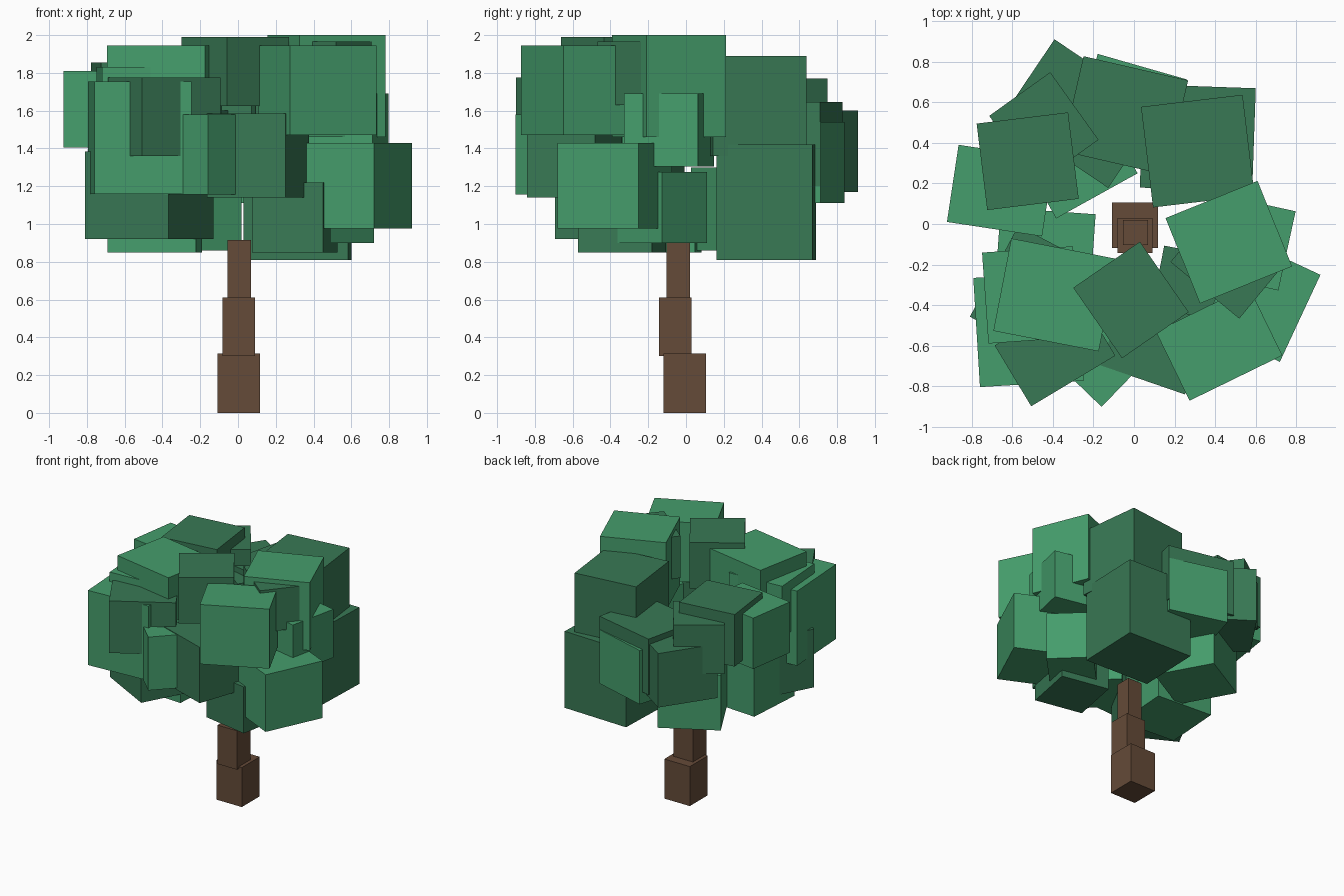
import bpy
from math import radians


def material(name, rgb):
    m = bpy.data.materials.new(name)
    m.diffuse_color = (*rgb, 1)
    return m


def block(name, cx, cy, sx, sy, turn, z0, z1, mat):
    """Upright box turned about z, given centre, size, angle and height range."""
    bpy.ops.mesh.primitive_cube_add(size=1, location=(cx, cy, (z0 + z1) / 2))
    ob = bpy.context.object
    ob.name = name
    ob.scale = (sx, sy, z1 - z0)
    ob.rotation_euler.z = radians(turn)
    ob.data.materials.append(mat)


bark = material("bark", (0.13, 0.07, 0.04))
light_green = material("light_green", (0.06, 0.34, 0.15))
dark_green = material("dark_green", (0.04, 0.19, 0.09))

# Trunk: three stacked, tapering blocks
trunk = [
    (0.005, -0.007, 0.225, 0.225, 0, 0, 0.315),
    (0.005, -0.057, 0.172, 0.172, 0, 0.3, 0.61),
    (0.007, -0.042, 0.125, 0.125, 0, 0.6, 0.915),
]
for i, b in enumerate(trunk):
    block(f"trunk_{i + 1}", *b, bark)

# Light leaf blocks: x, y, width, depth, turn, bottom, top
light_leaves = [
    (0.468, -0.09, 0.49, 0.455, 22, 1.46, 2.0),
    (0.42, -0.59, 0.51, 0.38, 26, 1.47, 1.945),
    (0.56, -0.09, 0.40, 0.40, -12.3, 1.305, 1.69),
    (0.63, -0.377, 0.42, 0.474, -25, 0.975, 1.43),
    (0.48, -0.13, 0.34, 0.34, 46, 0.90, 1.275),
    (-0.44, -0.165, 0.47, 0.46, -4, 0.85, 1.27),
    (-0.295, 0.34, 0.46, 0.46, 29, 0.86, 1.30),
    (-0.66, 0.165, 0.475, 0.385, -8.6, 1.405, 1.81),
    (-0.02, 0.56, 0.46, 0.45, -16, 1.11, 1.54),
    (-0.39, -0.35, 0.53, 0.465, -11, 1.48, 1.945),
    (-0.51, -0.35, 0.45, 0.45, 4, 1.42, 1.83),
    (-0.52, -0.52, 0.515, 0.54, 3.5, 1.16, 1.755),
    (-0.165, -0.62, 0.40, 0.40, 46, 1.155, 1.58),
]

# Dark leaf blocks, same columns
dark_leaves = [
    (0.315, 0.36, 0.505, 0.50, 6.8, 1.36, 1.89),
    (-0.015, -0.375, 0.40, 0.423, 34.7, 1.625, 1.99),
    (0.105, -0.59, 0.44, 0.38, -19, 1.14, 1.585),
    (0.30, -0.34, 0.385, 0.40, -11, 0.85, 1.22),
    (0.315, 0.425, 0.555, 0.51, -2, 0.81, 1.42),
    (0.455, -0.20, 0.44, 0.33, -39.5, 1.63, 1.965),
    (-0.47, -0.35, 0.50, 0.51, -28, 0.92, 1.385),
    (-0.525, 0.31, 0.455, 0.43, 7, 1.44, 1.855),
    (-0.26, 0.545, 0.63, 0.46, -34, 1.17, 1.60),
    (-0.445, 0.475, 0.37, 0.41, 35.6, 1.38, 1.77),
    (-0.045, 0.535, 0.53, 0.48, -13, 1.20, 1.645),
    (-0.39, -0.625, 0.485, 0.35, 31, 1.36, 1.775),
]
for shade, leaves, mat in (("light", light_leaves, light_green),
                           ("dark", dark_leaves, dark_green)):
    for i, b in enumerate(leaves):
        block(f"{shade}_leaves_{i + 1}", *b, mat)
